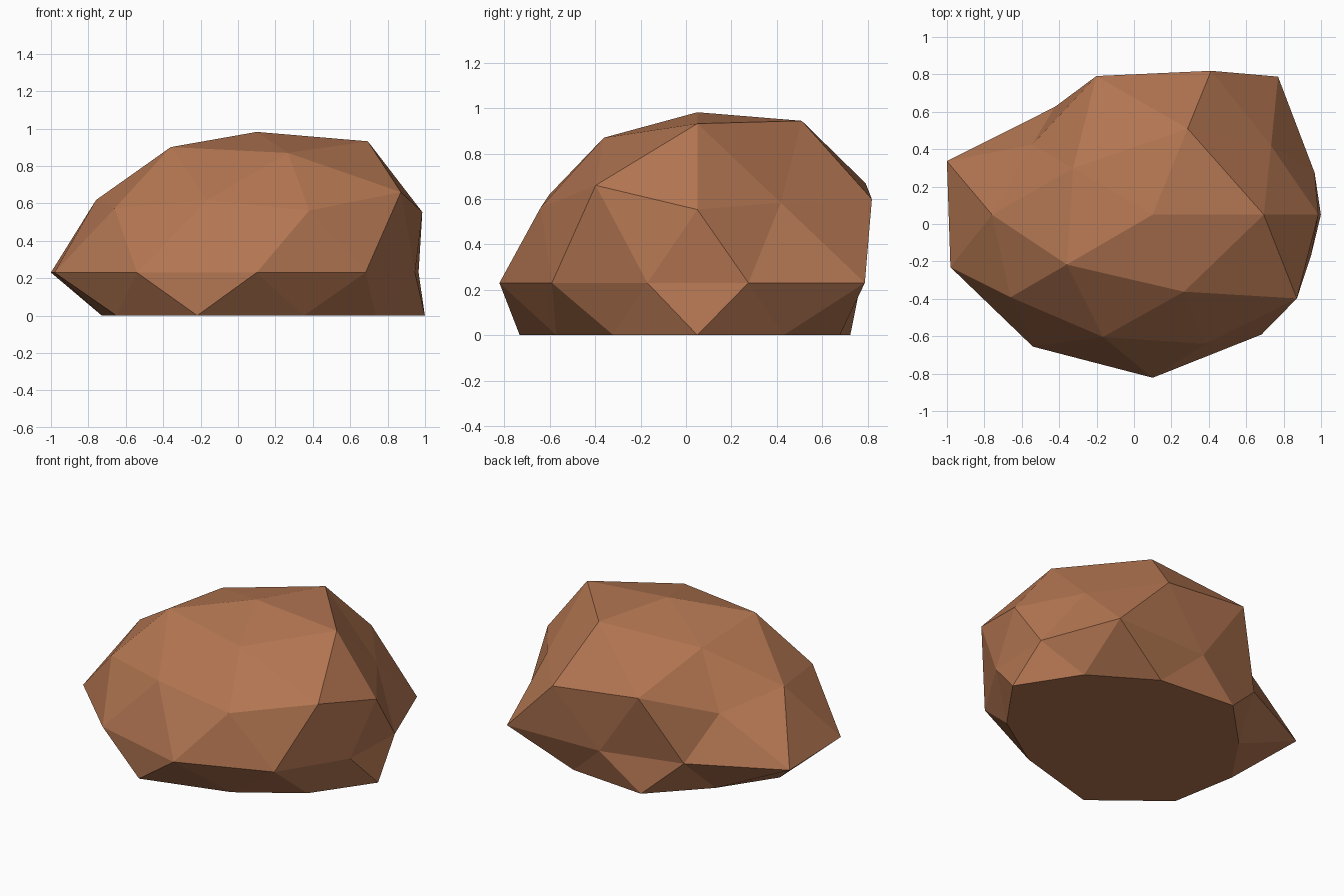
import bpy, bmesh, math

cube = bpy.data.objects.get("Cube")
if cube:
    bpy.data.objects.remove(cube, do_unlink=True)

# One flat clay-brown colour
clay = bpy.data.materials.new("clay_brown")
clay.use_nodes = True
colour = (0.45, 0.18, 0.083, 1)
clay.diffuse_color = colour
clay.node_tree.nodes["Principled BSDF"].inputs["Base Color"].default_value = colour

# Bulge of each ring of the rock, anticlockwise from +x
CROWN = [1.13, 1.15, 1.0, 1.08, 1.03]
UPPER = [0.99, 0.92, 1.13, 1.145, 0.89, 1.01, 1.05, 1.01, 1.015, 1.12]
WAIST = [0.91, 1.14, 0.9, 0.89, 1.157, 1.137, 1.09, 1.09, 0.99, 0.89]
LOWER = [1.057, 0.905, 0.97, 0.99, 0.865, 0.926, 1.09, 1.15, 0.96, 0.88]
TOP = 1.03


def bulge(co):
    """How far a point of the unit sphere is pushed in or out."""
    turn = math.degrees(math.atan2(co.y, co.x)) / 36
    if co.z > 0.95:
        return TOP
    if co.z > 0.7:
        return CROWN[round(turn / 2) % 5]
    if co.z > 0.2:
        return UPPER[round(turn) % 10]
    if co.z > -0.2:
        return WAIST[math.floor(turn) % 10]
    if co.z > -0.7:
        return LOWER[round(turn) % 10]
    return 1.0


# Rock: squashed, bulged icosphere with its underside pressed flat
bm = bmesh.new()
bmesh.ops.create_icosphere(bm, subdivisions=2, radius=1)
for v in bm.verts:
    f = bulge(v.co)
    v.co.x = 0.1 + v.co.x * f
    v.co.y = 0.05 + v.co.y * f * 0.8
    v.co.z = max(0, 0.23 + v.co.z * f * 0.73)

# Merge the flat underside into one face
base = [f for f in bm.faces if all(v.co.z < 1e-5 for v in f.verts)]
bmesh.ops.dissolve_faces(bm, faces=base, use_verts=True)
bmesh.ops.recalc_face_normals(bm, faces=bm.faces)

mesh = bpy.data.meshes.new("rock")
bm.to_mesh(mesh)
bm.free()
mesh.materials.append(clay)
rock = bpy.data.objects.new("rock", mesh)
bpy.context.collection.objects.link(rock)
